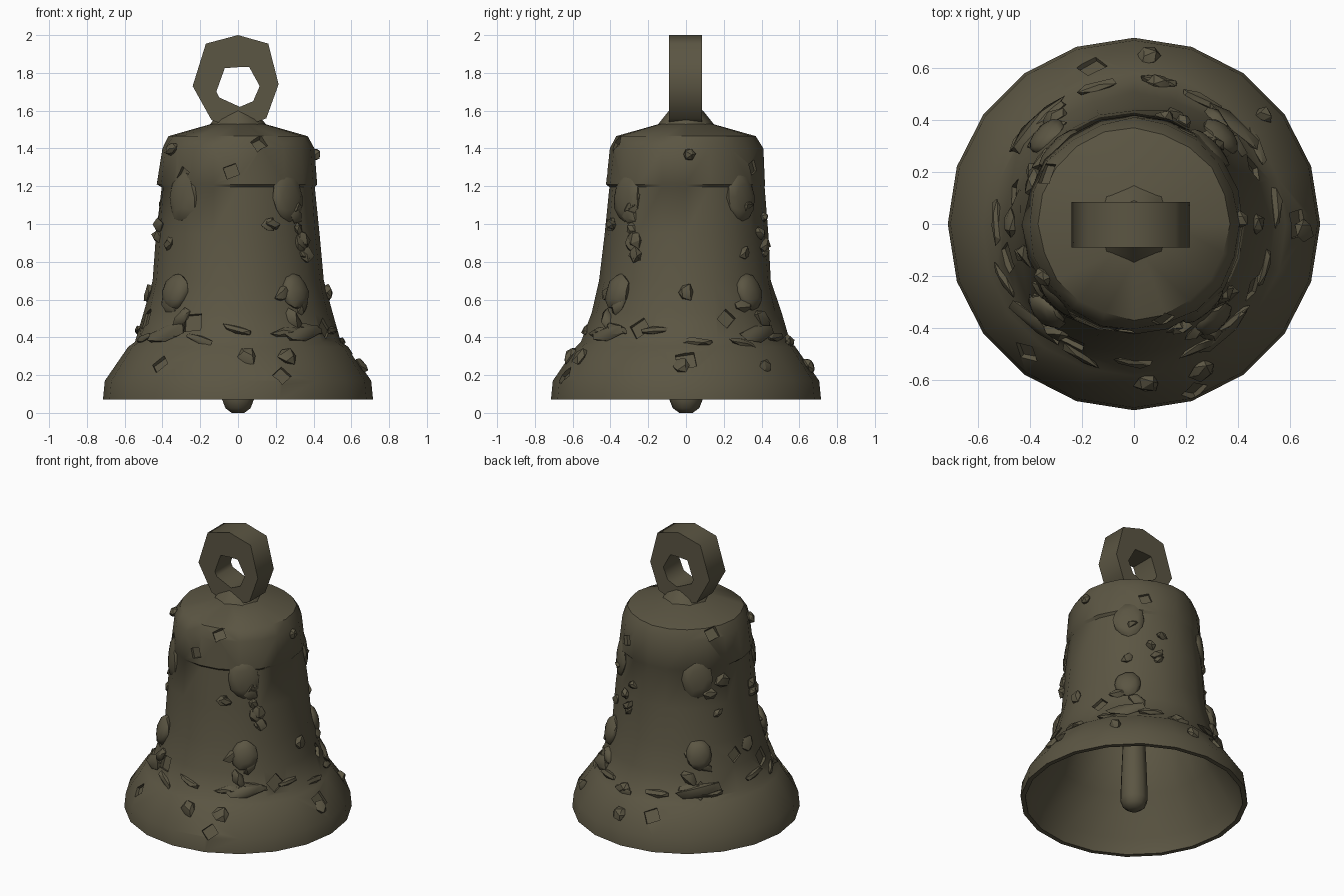
import bpy, bmesh, math, random
from mathutils import Matrix, Vector

if "Cube" in bpy.data.objects:
    bpy.data.objects.remove(bpy.data.objects["Cube"])

random.seed(7)
SIDES = 20
bronze = bpy.data.materials.new("aged_bronze")
bronze.diffuse_color = (0.105, 0.092, 0.056, 1)
bronze.use_nodes = True
bronze.node_tree.nodes["Principled BSDF"].inputs["Base Color"].default_value = bronze.diffuse_color

OUTER = [(0.715, 0.07), (0.705, 0.17), (0.585, 0.35), (0.55, 0.375), (0.50, 0.53), (0.455, 0.70),
         (0.435, 0.95), (0.41, 1.195), (0.425, 1.21), (0.405, 1.40), (0.365, 1.465), (0.14, 1.53)]
INNER = [(0.10, 1.46), (0.32, 1.41), (0.365, 1.2), (0.41, 0.70), (0.50, 0.40), (0.66, 0.17), (0.685, 0.07)]


def radius(z):
    for (r0, z0), (r1, z1) in zip(OUTER, OUTER[1:]):
        if z0 <= z <= z1:
            return r0 + (r1 - r0) * (z - z0) / (z1 - z0)
    return 0.1


def finish(name, bm, angle=40):
    bmesh.ops.recalc_face_normals(bm, faces=bm.faces)
    me = bpy.data.meshes.new(name)
    bm.to_mesh(me)
    bm.free()
    ob = bpy.data.objects.new(name, me)
    bpy.context.collection.objects.link(ob)
    me.materials.append(bronze)
    smooth(ob, angle)
    return ob


def smooth(ob, angle=40):
    bpy.ops.object.select_all(action='DESELECT')
    ob.select_set(True)
    bpy.context.view_layer.objects.active = ob
    bpy.ops.object.shade_smooth_by_angle(angle=math.radians(angle))


def lathe(bm, profile, sides, jitter=0.0, closed=False):
    rings = []
    for r, z in profile:
        ring = []
        for i in range(sides):
            a = 2 * math.pi * i / sides
            k = r + (random.uniform(-jitter, jitter) if 0.2 < z < 1.5 else 0)
            ring.append(bm.verts.new((k * math.sin(a), -k * math.cos(a), z)))
        rings.append(ring)
    pairs = list(zip(rings, rings[1:]))
    if closed:
        pairs.append((rings[-1], rings[0]))
    else:
        bm.faces.new(rings[0])
        bm.faces.new(rings[-1])
    for low, high in pairs:
        for i in range(sides):
            j = (i + 1) % sides
            bm.faces.new((low[i], low[j], high[j], high[i]))


def on_surface(deg, z, out=0.0, tilt=0.0):
    """Local x runs round the bell, y points outward, z runs up the wall."""
    a = math.radians(deg)
    slope = math.atan2(radius(max(z - 0.05, 0.08)) - radius(z + 0.05), 0.1)
    r = radius(z) + out
    return (Matrix.Translation((r * math.sin(a), -r * math.cos(a), z)) @ Matrix.Rotation(a + math.pi, 4, 'Z')
            @ Matrix.Rotation(slope, 4, 'X') @ Matrix.Rotation(math.radians(tilt), 4, 'Y'))


def lump(bm, deg, z, w, d, h, tilt=0, sub=1, rough=0.2, out=0.0):
    verts = bmesh.ops.create_icosphere(bm, subdivisions=sub, radius=1)['verts']
    m = on_surface(deg, z, out, tilt) @ Matrix.Diagonal((w, d, h, 1))
    for v in verts:
        v.co = m @ (v.co * random.uniform(1 - rough, 1 + rough))


# Hollow bell wall with stepped shoulder and flared lip
bm = bmesh.new()
lathe(bm, OUTER, SIDES, 0.007)
bmesh.ops.delete(bm, geom=[f for f in bm.faces if len(f.verts) == SIDES and f.calc_center_median().z < 0.1],
                 context='FACES_ONLY')
lip = [v for v in bm.verts if v.co.z < 0.071]
lathe(bm, INNER, SIDES, 0.004)
bmesh.ops.delete(bm, geom=[f for f in bm.faces if len(f.verts) == SIDES and f.calc_center_median().z < 0.1],
                 context='FACES_ONLY')
bmesh.ops.bridge_loops(bm, edges=[e for e in bm.edges if e.is_boundary])
bell = finish("bell_wall", bm)

# Worn pits cut into the wall
bm = bmesh.new()
for deg, z, s, tilt in [(-28, 0.48, 0.05, 5), (20, 0.2, 0.04, 40), (-5, 1.28, 0.035, 20), (-45, 1.26, 0.035, 60),
                        (17, 1.43, 0.035, 30), (90, 0.28, 0.05, 10), (62, 0.45, 0.045, 35), (115, 0.5, 0.04, 45),
                        (195, 0.28, 0.045, 25), (225, 0.42, 0.045, 45), (150, 1.3, 0.035, 20),
                        (285, 0.5, 0.05, 15), (320, 0.26, 0.04, 45), (255, 0.6, 0.04, 30), (240, 1.43, 0.04, 15)]:
    bmesh.ops.create_cube(bm, size=1, matrix=on_surface(deg, z, 0.0, tilt) @ Matrix.Diagonal((s * 2, 0.05, s * 1.8, 1)))
pits = finish("pit_cutter", bm)
pits.hide_render = True
cut = bell.modifiers.new("pits", 'BOOLEAN')
cut.operation, cut.solver, cut.object = 'DIFFERENCE', 'EXACT', pits
bpy.context.view_layer.objects.active = bell
bpy.ops.object.modifier_apply(modifier=cut.name)
bpy.data.objects.remove(pits)
smooth(bell)

# Four worn relief columns: tongue under the shoulder, boss and foliage
bm = bmesh.new()
for deg in (40, 135, 225, 315):
    lump(bm, deg, 1.14, 0.10, 0.03, 0.13, 0, 2, 0.05, -0.005)
    lump(bm, deg, 0.64, 0.085, 0.045, 0.10, 0, 2, 0.05)
    lump(bm, deg, 0.42, 0.15, 0.03, 0.05, 10, 1, 0.2)
    for k in range(3):
        lump(bm, deg + random.uniform(-10, 10), 0.5 + 0.07 * k, 0.07, 0.03, 0.035, random.uniform(-60, 60))
finish("relief_columns", bm)

# Broken foliage on the front right and back columns
bm = bmesh.new()
for deg, count in ((38, 11), (150, 6), (240, 3), (300, 3)):
    for k in range(count):
        lump(bm, deg + random.uniform(-16, 16), random.uniform(0.8, 1.12), random.uniform(0.03, 0.06),
             random.uniform(0.02, 0.035), random.uniform(0.025, 0.05), random.uniform(-60, 60), 1, 0.3)
finish("broken_foliage", bm, 30)

# Garland shards round the waist and lip
bm = bmesh.new()
for deg in range(0, 360, 24):
    lump(bm, deg + random.uniform(-8, 8), random.uniform(0.36, 0.46), 0.09, 0.02, 0.025, random.uniform(-25, 25),
         1, 0.25)
for deg, z, s in [(90, 0.64, 0.045), (-90, 0.63, 0.055), (88, 0.25, 0.045), (25, 0.3, 0.05), (175, 0.25, 0.05),
                  (170, 0.38, 0.045), (5, 0.3, 0.05), (92, 1.37, 0.035), (300, 1.4, 0.04), (130, 0.25, 0.04)]:
    lump(bm, deg, z, s, 0.03, s, 30, 1, 0.25)
finish("garland_shards", bm, 30)

# Faceted hanging ring with a five-sided opening
OUT = [(0, 2.0), (0.16, 1.955), (0.215, 1.74), (0.15, 1.56), (0, 1.50), (-0.14, 1.55), (-0.24, 1.73), (-0.17, 1.955)]
HOLE = [(0, 1.83), (0.06, 1.83), (0.115, 1.73), (0.08, 1.65), (0.01, 1.62), (-0.10, 1.67), (-0.115, 1.70), (-0.07, 1.825)]
bm = bmesh.new()
loops = [[bm.verts.new((x, y, z)) for x, z in pts]
         for pts, y in ((OUT, -0.09), (OUT, 0.085), (HOLE, 0.085), (HOLE, -0.09))]
for k in range(4):
    a, b = loops[k], loops[(k + 1) % 4]
    for i in range(8):
        j = (i + 1) % 8
        bm.faces.new((a[i], a[j], b[j], b[i]))
finish("hanging_ring", bm, 60)

# Collar where the ring meets the crown
bm = bmesh.new()
lathe(bm, [(0.17, 1.50), (0.13, 1.55), (0.09, 1.60)], 8)
finish("ring_collar", bm)

# Round-ended clapper
bm = bmesh.new()
lathe(bm, [(0.035, 0.0), (0.07, 0.025), (0.088, 0.07), (0.085, 0.2), (0.06, 0.8), (0.05, 1.48)], 10)
finish("clapper", bm, 60)
